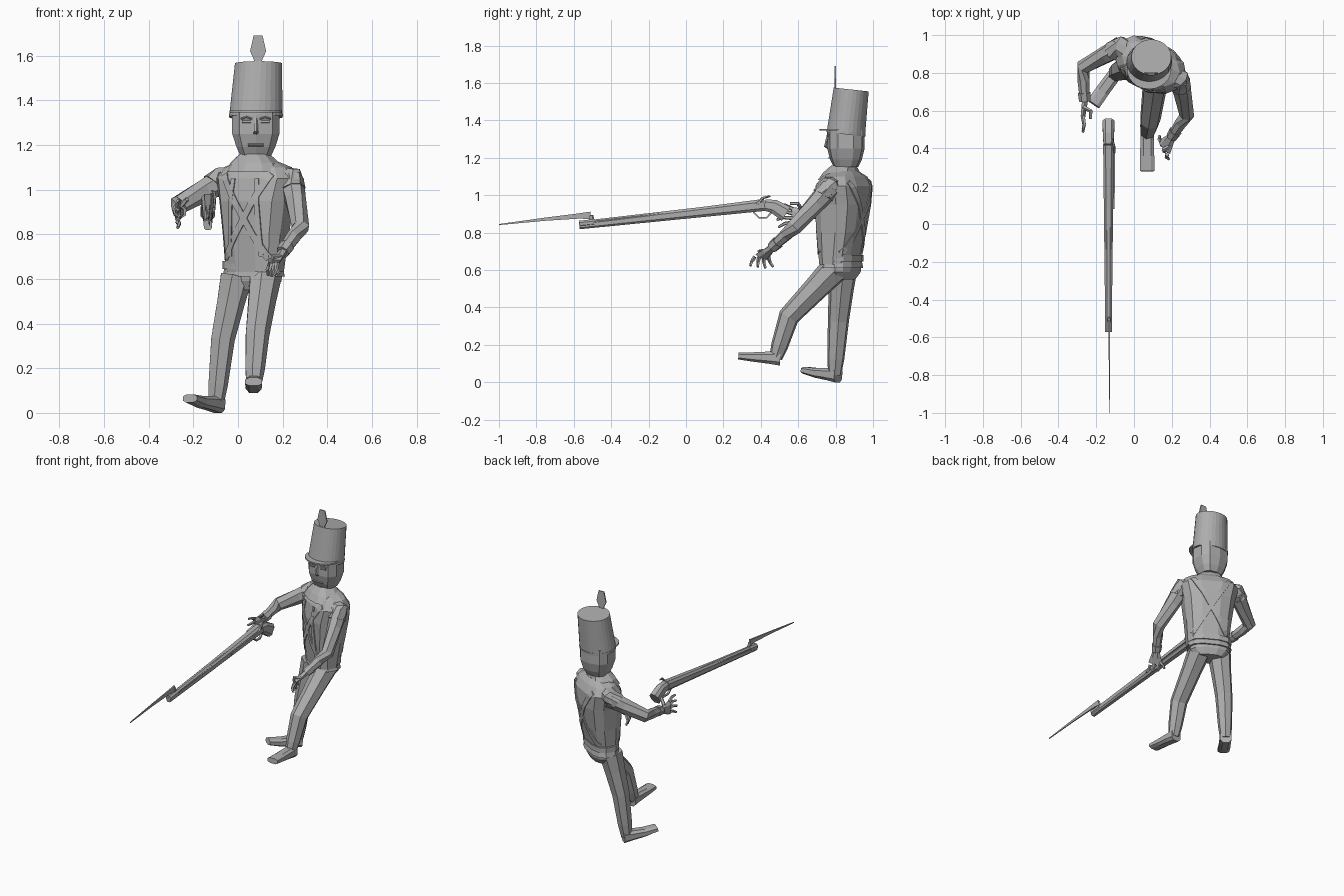
import bpy, bmesh, math
from math import cos, sin, pi
from mathutils import Vector, Matrix
from mathutils.bvhtree import BVHTree

if "Cube" in bpy.data.objects:
    bpy.data.objects.remove(bpy.data.objects["Cube"])

COLOUR = (.42, .42, .42, 1)
grey = bpy.data.materials.new("plain grey")
grey.use_nodes = True
grey.diffuse_color = COLOUR
grey.node_tree.nodes["Principled BSDF"].inputs["Base Color"].default_value = COLOUR

UP = Vector((0, 0, 1))
LEFT = Vector((1, 0, 0))
BACK = Vector((0, 1, 0))
SIDES = (("left", 1), ("right", -1))


def skin(name, rings):
    """Join equal rings of points with quads and cap both ends."""
    bm = bmesh.new()
    rows = [[bm.verts.new(point) for point in ring] for ring in rings]
    count = len(rows[0])
    for low, high in zip(rows, rows[1:]):
        for i in range(count):
            j = (i + 1) % count
            bm.faces.new((low[i], low[j], high[j], high[i]))
    bm.faces.new(rows[0])
    bm.faces.new(rows[-1])
    bmesh.ops.recalc_face_normals(bm, faces=bm.faces)
    mesh = bpy.data.meshes.new(name)
    bm.to_mesh(mesh)
    bm.free()
    mesh.materials.append(grey)
    part = bpy.data.objects.new(name, mesh)
    bpy.context.collection.objects.link(part)
    return part


def rounded(value, power):
    return math.copysign(abs(value) ** power, value)


def oval(sides, width, depth, power):
    angles = [2 * pi * (i + .5) / sides for i in range(sides)]
    return [(width * rounded(cos(a), power), depth * rounded(sin(a), power)) for a in angles]


def stack(name, centre, levels, sides=10, yaw=0, power=.75, lean=UP * 0, slope=0):
    """Level rings (height, half width, half depth) on a leaning axis."""
    turn = Matrix.Rotation(yaw, 3, "Z")
    rings = []
    for height, width, depth in levels:
        middle = centre + UP * height + lean * (height - levels[0][0])
        rings.append([middle + turn @ Vector((a, b, slope * b)) for a, b in oval(sides, width, depth, power)])
    return skin(name, rings)


def limb(name, path, start, end, sides=6, ref=UP, power=1):
    """Tube along a path; (width, height along ref) blends from start to end."""
    path = [Vector(point) for point in path]
    last = len(path) - 1
    rings = []
    for k, point in enumerate(path):
        along = (path[min(k + 1, last)] - path[max(k - 1, 0)]).normalized()
        across = ref.cross(along).normalized()
        rise = along.cross(across)
        width, height = Vector(start).lerp(Vector(end), k / last)
        rings.append([point + across * a + rise * b for a, b in oval(sides, width, height, power)])
    return skin(name, rings)


def plate(name, outline, offset):
    """Flat outline given thickness along an offset."""
    return skin(name, [outline, [point + offset for point in outline]])


# Torso, turned so that its left shoulder leads
YAW = -.5
TURN = Matrix.Rotation(YAW, 3, "Z")
BODY = Vector((.075, .82, 0))
WAIST = Vector((.07, .832, 0))
coat = stack("coat", BODY, [(.63, .135, .085), (.8, .15, .115), (.95, .17, .13),
                            (1.05, .195, .12), (1.1, .16, .09), (1.13, .08, .06)], 12, YAW,
             lean=BACK * .06 + LEFT * .03)
stack("hips", WAIST, [(.55, .09, .06), (.59, .13, .08), (.66, .135, .085)], 12, YAW)
stack("coat_hem", WAIST, [(.61, .145, .092), (.65, .135, .085)], 12, YAW)
stack("belt", WAIST, [(z, .143, .094) for z in (.645, .68)], 12, YAW)
stack("collar", BODY, [(1.08, .13, .1), (1.12, .11, .085), (1.16, .065, .06)], 10, YAW, lean=BACK * .3)
stack("neck", BODY + BACK * .03, [(z, .055, .055) for z in (1.1, 1.2)], 8)

# Cross straps and lapels laid on the coat surface
surface = BVHTree.FromPolygons([v.co for v in coat.data.vertices], [p.vertices for p in coat.data.polygons])


def band(name, start, end, side, width, steps=14):
    start, end = [LEFT * x + BACK * side + UP * z for x, z in (start, end)]
    across = (end - start).cross(BACK).normalized() * width
    inward = TURN @ BACK * -side
    skin_out, skin_in = inward * -.006, inward * .003
    rings = []
    for k in range(steps + 1):
        middle = start.lerp(end, k / steps)
        edge = []
        for shift in (-across, across):
            origin = BODY + TURN @ (middle + shift)
            hit = surface.ray_cast(origin, inward)[0]
            edge.append(hit if hit else origin + inward * .9)
        first, second = edge
        rings.append([first + skin_in, first + skin_out, second + skin_out, second + skin_in])
    skin(name, rings)


for tag, s in SIDES:
    for face, side in (("front", -1), ("back", 1)):
        band(f"{tag}_{face}_strap", (s * .12, 1.07), (s * -.11, .69), side, .015)
    band(tag + "_coat_edge", (s * .06, 1.05), (s * .08, .7), -1, .01)

# Head and face
HEAD = Vector((.08, .855, 0))
stack("head", HEAD, [(1.15, .07, .065), (1.19, .09, .085), (1.25, .11, .1), (1.35, .11, .1)])
face = HEAD - BACK * .1
bridge, nose_tip = face + UP * 1.32 + BACK * .005, face + UP * 1.26 - BACK * .01
limb("nose", [bridge, nose_tip, nose_tip + BACK * .02 - UP * .01], (.007, .008), (.014, .008), 5, BACK)
limb("mouth", [face + LEFT * x + UP * 1.2 + BACK * .012 for x in (-.035, .035)], (.005, .006), (.005, .006))
for tag, s in SIDES:
    eye = face + LEFT * s * .042 + UP * 1.305 + BACK * .004
    reach = LEFT * .02
    limb(tag + "_eye", [eye - reach, eye, eye + reach], (.006, .007), (.006, .007))
    limb(tag + "_brow", [eye - reach * 1.3 + UP * .012, eye + UP * .02, eye + reach * 1.3 + UP * .012],
         (.007, .004), (.007, .004))

# Tall hat with peak and plume
tilt = BACK * .12 + LEFT * .05
stack("hat", HEAD, [(1.33, .12, .103), (1.565, .106, .094)], 28, 0, 1, tilt, -.11)
stack("hat_band", HEAD, [(z, .121, .104) for z in (1.325, 1.34)], 28, 0, 1, tilt, -.12)
rim = HEAD + UP * 1.345 - BACK * .035
arc = [pi * (1 + k / 12) for k in range(13)]
plate("hat_peak", [rim + LEFT * .118 * cos(a) + BACK * .106 * sin(a) for a in arc], UP * .01)
plume_half = [(.012, 1.54), (.018, 1.58), (.036, 1.62), (.02, 1.69)]
plume = plume_half + [(-x, z) for x, z in reversed(plume_half)]
plate("plume", [Vector((.09 + x, .795, z)) for x, z in plume], BACK * .008)


# Arms and hands
def arm(tag, shoulder, elbow, wrist, knuckle, spread, reach, bend):
    shoulder, elbow, wrist, knuckle, spread, reach, bend = [
        Vector(v) for v in (shoulder, elbow, wrist, knuckle, spread, reach, bend)]
    slant = Vector((.1, .2, 1))
    limb(tag + "_arm", [shoulder, shoulder.lerp(elbow, .4), elbow, elbow.lerp(wrist, .4), wrist],
         (.055, .06), (.026, .026), 7, slant)
    limb(tag + "_cuff", [wrist.lerp(elbow, .25), wrist], (.035, .035), (.031, .031), 7, slant)
    limb(tag + "_palm", [wrist, wrist.lerp(knuckle, .5), knuckle], (.018, .024), (.014, .048), 6, spread)
    for k in range(4):
        fan = spread * (k - 1.5) * .024
        base = knuckle + fan
        tip = base + reach * (1 - .1 * abs(k - 1)) + fan * .7
        limb(f"{tag}_finger_{k + 1}", [base, base.lerp(tip, .5) + bend * .2, tip],
             (.012, .012), (.007, .007), 5, spread)
    root = wrist.lerp(knuckle, .4) + spread * .025
    limb(tag + "_thumb", [root, root + bend, root + bend + reach * .5], (.013, .013), (.008, .008), 5, spread)
    # Shoulder cap wraps the top of the sleeve
    inner = shoulder.lerp(BODY + UP * shoulder.z, .3) + UP * .03
    limb(tag + "_shoulder_cap", [inner, shoulder + UP * .02, shoulder.lerp(elbow, .2)],
         (.055, .035), (.056, .06), 8)


arm("right", (-.07, .94, 1.04), (-.27, .83, .93), (-.26, .65, .9), (-.27, .57, .89),
    UP, BACK * -.085, (.035, -.02, .035))
arm("left", (.24, .77, 1.04), (.28, .58, .83), (.2, .46, .72), (.16, .405, .67),
    (.4, -1, 0), UP * -.06, (-.04, -.02, 0))


# Legs and feet
def leg(tag, hip, knee, ankle, ball, toe):
    hip, knee, ankle, ball, toe = [Vector(v) for v in (hip, knee, ankle, ball, toe)]
    limb(tag + "_leg", [hip, hip.lerp(knee, .4), knee, knee.lerp(ankle, .7), ankle],
         (.075, .08), (.036, .036), 7, BACK)
    heel = ankle + (ankle - ball) * .2
    limb(tag + "_foot", [heel, ankle.lerp(ball, .3), ball, toe], (.038, .042), (.04, .019), 8, UP, .7)


leg("right", (-.01, .84, .61), (-.07, .815, .33), (-.1, .795, .04), (-.17, .7, .05), (-.215, .635, .065))
leg("left", (.12, .8, .61), (.085, .55, .35), (.07, .48, .13), (.07, .36, .135), (.07, .28, .14))


# Musket with bayonet
def on_gun(y, z, x=0):
    return Vector((x - .135, y, z))


muzzle, breech = on_gun(-.57, .835), on_gun(.42, .948)
limb("musket_stock", [muzzle, muzzle.lerp(breech, .5), breech], (.018, .018), (.03, .034), 8, UP, .7)
limb("musket_butt", [breech, on_gun(.47, .94), on_gun(.535, .9)], (.028, .032), (.034, .046), 8, UP, .7)
limb("musket_barrel", [muzzle + UP * .012, breech + UP * .012], (.017, .015), (.022, .017), 8)
limb("lock_plate", [on_gun(.08, .91, .028), on_gun(.42, .95, .03)], (.006, .014), (.008, .018), 4)
limb("hammer", [on_gun(.38, .95, .03), on_gun(.41, .985, .03), on_gun(.45, .995, .02)],
     (.008, .01), (.005, .005), 5, BACK)
limb("trigger_guard", [on_gun(.36, .91), on_gun(.39, .88), on_gun(.43, .88), on_gun(.46, .91)],
     (.01, .006), (.01, .006), 4)
limb("bayonet_socket", [muzzle + UP * .01, muzzle.lerp(breech, .08) + UP * .01], (.021, .02), (.021, .02), 8)
blade_root = on_gun(-.51, .892, .003)
limb("bayonet_arm", [on_gun(-.5, .855), blade_root], (.01, .014), (.009, .014), 6, BACK)
limb("bayonet_blade", [blade_root, on_gun(-.57, .889, .004), on_gun(-.75, .872, .005), on_gun(-1, .843, .007)],
     (.008, .028), (.003, .004), 4)
